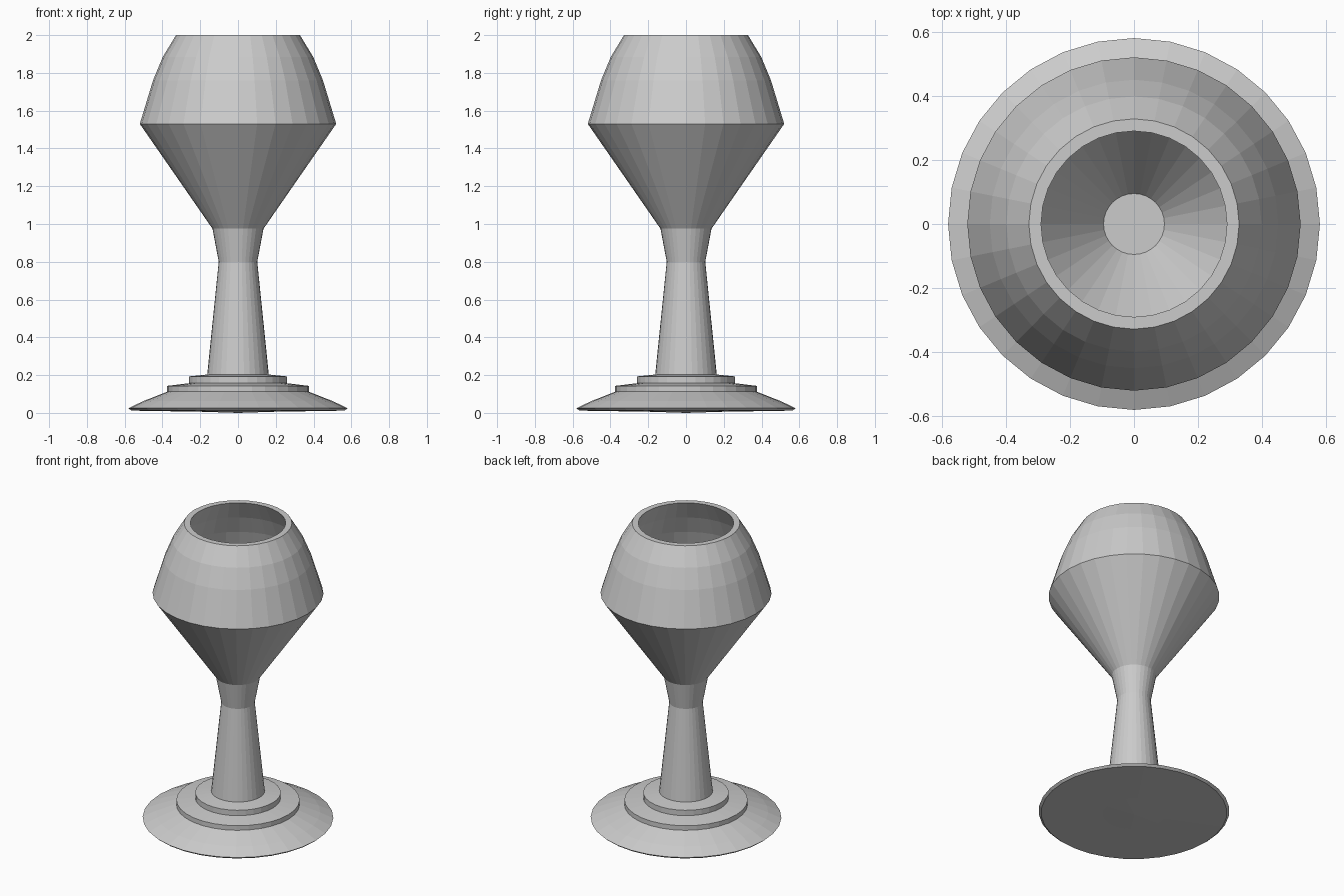
import bpy, bmesh, math

if "Cube" in bpy.data.objects:
    bpy.data.objects.remove(bpy.data.objects["Cube"])

SIDES = 32

# One grey material for the whole goblet
grey = bpy.data.materials.new("light_grey")
grey.diffuse_color = (0.6, 0.6, 0.6, 1)
grey.use_nodes = True
grey.node_tree.nodes["Principled BSDF"].inputs["Base Color"].default_value = grey.diffuse_color


def lathe(name, profile):
    """Spin an (r, z) profile into a flat-shaded solid; r = 0 becomes a pole."""
    bm = bmesh.new()
    rings = []
    for r, z in profile:
        if r == 0:
            rings.append([bm.verts.new((0, 0, z))] * SIDES)
        else:
            rings.append([bm.verts.new((r * math.cos(2 * math.pi * i / SIDES),
                                        r * math.sin(2 * math.pi * i / SIDES), z))
                          for i in range(SIDES)])
    for a, b in zip(rings, rings[1:]):
        for i in range(SIDES):
            j = (i + 1) % SIDES
            bm.faces.new(list(dict.fromkeys((a[i], a[j], b[j], b[i]))))
    bmesh.ops.recalc_face_normals(bm, faces=bm.faces)
    mesh = bpy.data.meshes.new(name)
    bm.to_mesh(mesh)
    bm.free()
    mesh.materials.append(grey)
    obj = bpy.data.objects.new(name, mesh)
    bpy.context.collection.objects.link(obj)
    return obj


# Goblet: foot, steps, stem, bowl outside, rim and hollow inside
lathe("goblet", [
    (0, 0), (0.19, 0.006), (0.565, 0.012), (0.58, 0.025),     # underside and edge
    (0.50, 0.063), (0.375, 0.112),                            # sloped foot
    (0.375, 0.143), (0.26, 0.157), (0.26, 0.193), (0.163, 0.203),  # steps
    (0.102, 0.80), (0.135, 0.975),                            # stem
    (0.52, 1.53), (0.45, 1.76), (0.398, 1.885), (0.328, 2.0),  # bowl outside
    (0.29, 2.0), (0.36, 1.87), (0.41, 1.75), (0.475, 1.535),  # bowl inside
    (0.095, 0.99), (0, 0.99),
])
